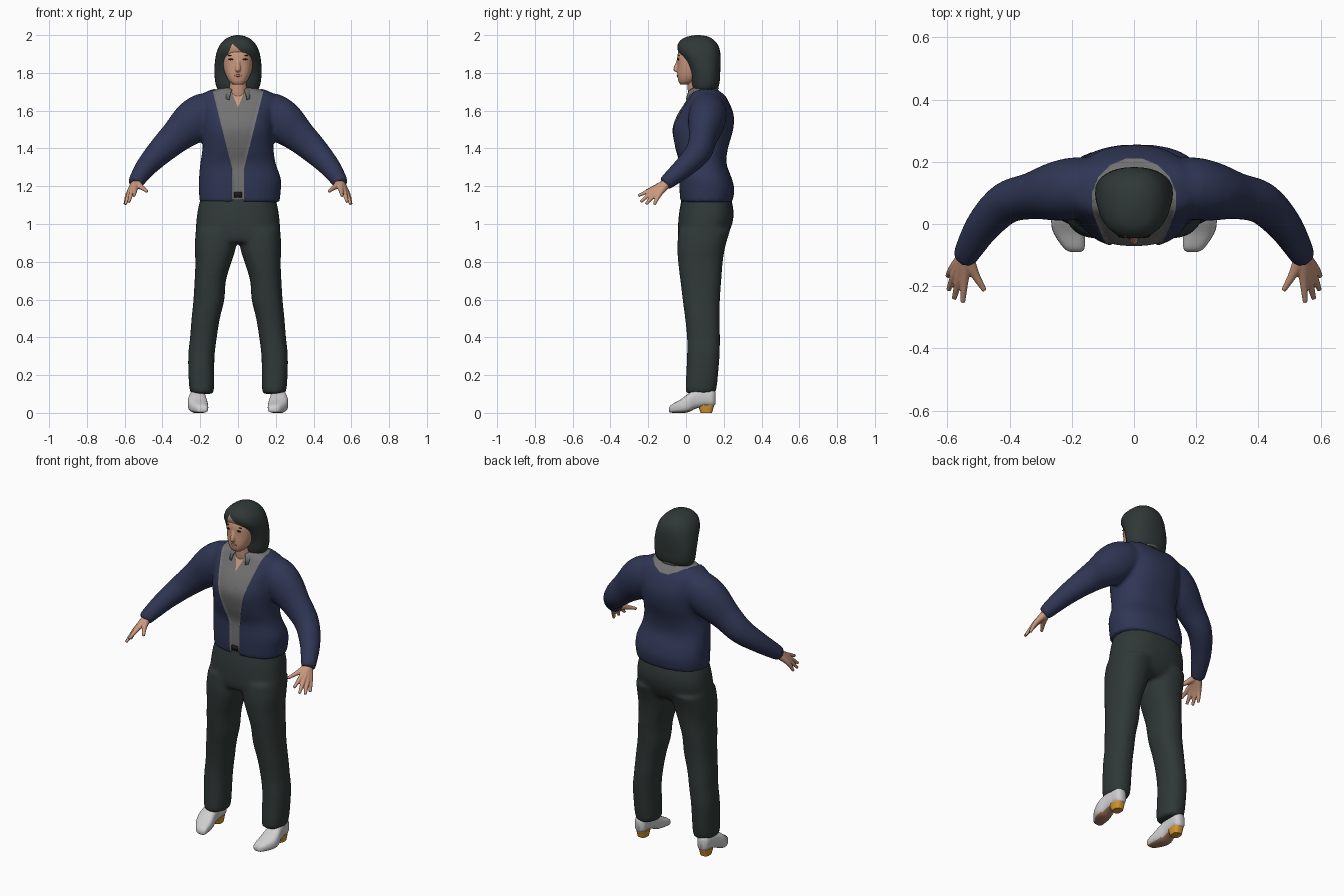
import bpy, bmesh, math
from mathutils import Vector, Matrix
from mathutils.bvhtree import BVHTree

cube = bpy.data.objects.get("Cube")
if cube:
    bpy.data.objects.remove(cube, do_unlink=True)


def material(name, r, g, b):
    m = bpy.data.materials.new(name)
    m.use_nodes = True
    m.diffuse_color = (r, g, b, 1)
    bsdf = next(n for n in m.node_tree.nodes if n.type == 'BSDF_PRINCIPLED')
    bsdf.inputs["Base Color"].default_value = (r, g, b, 1)
    return m


SKIN = material("skin", .6, .32, .21)
DARK_GREEN = material("dark green grey", .029, .04, .038)
NAVY = material("navy", .029, .037, .09)
GREY = material("shirt grey", .17, .17, .17)
WHITE = material("shoe white", .62, .62, .62)
ORANGE = material("heel orange", .65, .3, .03)
BROWN = material("sole brown", .38, .2, .12)
BLACK = material("black", .012, .01, .01)
LIPS = material("lips", .4, .16, .12)


def spline(rows, steps=4):
    """Catmull-Rom through rows of numbers."""
    out = []
    for i in range(len(rows) - 1):
        a, b, c, d = (rows[max(0, min(len(rows) - 1, i + k))] for k in (-1, 0, 1, 2))
        for s in range(steps):
            t = s / steps
            out.append([q + t * (r - p) / 2 + t * t * (p - 2.5 * q + 2 * r - w / 2)
                        + t ** 3 * (1.5 * (q - r) + (w - p) / 2)
                        for p, q, r, w in zip(a, b, c, d)])
    return out + [list(rows[-1])]


def loft(bm, rings, n=32, power=2.0):
    """Bridge superellipse rings given as (centre, side, up) vectors."""
    loops = []
    for centre, side, up in rings:
        loop = []
        for i in range(n):
            a = math.tau * i / n
            c, s = math.cos(a), math.sin(a)
            c = math.copysign(abs(c) ** (2 / power), c)
            s = math.copysign(abs(s) ** (2 / power), s)
            loop.append(bm.verts.new(centre + side * c + up * s))
        loops.append(loop)
    for a, b in zip(loops, loops[1:]):
        for i in range(n):
            j = (i + 1) % n
            bm.faces.new((a[i], a[j], b[j], b[i]))
    bm.faces.new(loops[0])
    bm.faces.new(loops[-1])


def upright(bm, rows, power=2.0):
    """Rows: height, front y, back y, half width, centre x."""
    loft(bm, [(Vector((cx, (f + b) / 2, z)), Vector((w, 0, 0)), Vector((0, (b - f) / 2, 0)))
              for z, f, b, w, cx in spline(rows)], power=power)


def tube(bm, rows, n=20):
    """Rows: x, y, z, side radius, up radius."""
    rows = spline(rows)
    pts = [Vector(r[:3]) for r in rows]
    rings = []
    for i, r in enumerate(rows):
        t = (pts[min(i + 1, len(pts) - 1)] - pts[max(i - 1, 0)]).normalized()
        side = t.cross(Vector((0, 0, 1))).normalized()
        rings.append((pts[i], side * r[3], side.cross(t) * r[4]))
    loft(bm, rings, n)


def flip(rows, s, column=0):
    return [[v * s if i == column else v for i, v in enumerate(r)] for r in rows]


def make(name, bm, *mats, voxel=0, smooth=5):
    """Turn a bmesh into an object, optionally fused into one skin."""
    bmesh.ops.recalc_face_normals(bm, faces=bm.faces)
    me = bpy.data.meshes.new(name)
    bm.to_mesh(me)
    bm.free()
    ob = bpy.data.objects.new(name, me)
    bpy.context.collection.objects.link(ob)
    if voxel:
        rm = ob.modifiers.new("fuse", 'REMESH')
        rm.mode, rm.voxel_size = 'VOXEL', voxel
        sm = ob.modifiers.new("relax", 'SMOOTH')
        sm.factor, sm.iterations = .5, smooth
        ev = ob.evaluated_get(bpy.context.evaluated_depsgraph_get())
        ob.data = bpy.data.meshes.new_from_object(ev)
        ob.modifiers.clear()
        ob.data.materials.clear()
    for m in mats:
        ob.data.materials.append(m)
    for p in ob.data.polygons:
        p.use_smooth = True
    return ob


def cut(bm, planes):
    for co, no in planes:
        bmesh.ops.bisect_plane(bm, geom=bm.verts[:] + bm.edges[:] + bm.faces[:], dist=1e-5,
                               plane_co=co, plane_no=no)


def blob(name, mat, centre, size, tilt=0.0):
    bm = bmesh.new()
    bmesh.ops.create_uvsphere(bm, u_segments=16, v_segments=10, radius=1, matrix=Matrix.Translation(centre)
                              @ Matrix.Rotation(tilt, 4, 'Y') @ Matrix.Diagonal((*size, 1)))
    return make(name, bm, mat)


def front_point(ob, x, z):
    bm = bmesh.new()
    bm.from_mesh(ob.data)
    hit = BVHTree.FromBMesh(bm).ray_cast(Vector((x, -1, z)), Vector((0, 1, 0)))[0]
    bm.free()
    return hit or Vector((x, 0, z))


# Trousers: hips and two legs fused
bm = bmesh.new()
upright(bm, [(.9, -.03, .18, .19, 0), (.93, -.042, .213, .222, 0), (1, -.042, .245, .222, 0),
             (1.07, -.035, .252, .214, 0), (1.15, -.02, .235, .195, 0)], 2.4)
LEG = [(.1, 0, .155, .06, .19), (.15, -.002, .165, .067, .193), (.3, .005, .178, .07, .194),
       (.4, .005, .18, .071, .183), (.5, -.005, .178, .075, .171), (.6, -.018, .18, .082, .154),
       (.7, -.03, .187, .083, .147), (.8, -.042, .195, .096, .13), (.88, -.046, .208, .11, .12),
       (.97, -.04, .235, .108, .115)]
for s in (1, -1):
    upright(bm, flip(LEG, s, 4), 2.3)
make("trousers", bm, DARK_GREEN, voxel=.011, smooth=10)

# Jacket: torso and two sleeves fused
bm = bmesh.new()
upright(bm, [(1.115, -.03, .245, .212, .008), (1.18, -.035, .256, .217, .01), (1.24, -.035, .243, .217, .01),
             (1.32, -.035, .215, .2, 0), (1.4, -.06, .222, .188, 0), (1.5, -.078, .25, .188, 0),
             (1.58, -.052, .252, .195, 0), (1.65, -.008, .225, .215, 0), (1.695, .015, .195, .18, 0),
             (1.73, .03, .155, .08, 0)], 2.4)
SLEEVE = [(.1, .115, 1.59, .09, .1), (.18, .115, 1.58, .1, .113), (.25, .105, 1.53, .095, .112),
          (.33, .09, 1.46, .075, .088), (.41, .068, 1.385, .068, .073), (.48, 0, 1.31, .058, .058),
          (.53, -.08, 1.24, .045, .045), (.545, -.113, 1.212, .038, .038)]
for s in (1, -1):
    tube(bm, flip(SLEEVE, s), 28)
jacket = make("jacket", bm, NAVY, GREY, SKIN, voxel=.011)

# Cut the shirt opening, round back neckline and bare throat into the jacket
NECK = Vector((0, .075, 0))
spokes = [Vector((math.cos(a), math.sin(a), 0)) for a in (math.pi * i / 8 for i in range(9))]
cuts = [((0, 0, 1.3), (0, 0, 1)), (NECK, (0, 1, 0))] + [(NECK + d * .135, d) for d in spokes]
for s in (1, -1):
    cuts += [((s * .033, 0, 1.3), (s, 0, -.25)), ((s * .033, 0, 1.3), (s, 0, 0)),
             ((0, 0, 1.62), (s, 0, -.42))]
bm = bmesh.new()
bm.from_mesh(jacket.data)
cut(bm, cuts)
for f in bm.faces:
    c = f.calc_center_median()
    if c.y < NECK.y:
        if abs(c.x) < max(.033, .033 + .25 * (c.z - 1.3)):
            f.material_index = 2 if abs(c.x) < .42 * (c.z - 1.62) else 1
    elif c.z > 1.64 and max(d.dot(c - NECK) for d in spokes) < .135:
        f.material_index = 1
bm.normal_update()
inner = [v for v in bm.verts if all(f.material_index for f in v.link_faces)]
for v, n in [(v, v.normal.copy()) for v in inner]:
    v.co -= n * .006
bm.to_mesh(jacket.data)
bm.free()

# Neck and shirt collar, open at the throat
bm = bmesh.new()
upright(bm, [(1.64, .02, .13, .055, 0), (1.7, .01, .12, .052, 0), (1.8, .005, .11, .05, 0)])
make("neck", bm, SKIN)

bm = bmesh.new()
arc = [math.radians(-60 + 300 * i / 40) for i in range(41)]
loops = [[bm.verts.new((w * math.cos(a), .08 + d * math.sin(a), z + .03 * math.sin(a)))
          for a in arc] for z, w, d in ((1.74, .062, .066), (1.725, .08, .08), (1.685, .098, .094))]
for a, b in zip(loops, loops[1:]):
    for i in range(len(arc) - 1):
        bm.faces.new((a[i], b[i], b[i + 1], a[i + 1]))
collar = make("shirt_collar", bm, GREY)
collar.modifiers.new("thickness", 'SOLIDIFY').thickness = .006

# Belt buckle
bm = bmesh.new()
bmesh.ops.create_cube(bm, size=1, matrix=Matrix.Translation(front_point(jacket, 0, 1.155))
                      @ Matrix.Diagonal((.04, .012, .03, 1)))
make("belt_buckle", bm, BLACK)

# Head with nose
bm = bmesh.new()
upright(bm, [(1.738, -.03, .02, .024, 0), (1.755, -.04, .05, .046, 0), (1.79, -.046, .1, .066, 0),
             (1.84, -.045, .13, .079, 0), (1.89, -.046, .145, .08, 0), (1.93, -.03, .14, .068, 0),
             (1.97, .02, .1, .04, 0)], 2.3)
tube(bm, [(0, -.036, 1.88, .009, .009), (0, -.047, 1.845, .011, .011), (0, -.055, 1.82, .014, .013),
          (0, -.046, 1.81, .012, .008)], 12)
head = make("head", bm, SKIN, voxel=.005, smooth=3)
for s, side in ((1, "left"), (-1, "right")):
    blob(side + "_eye", BLACK, front_point(head, s * .034, 1.872), (.016, .004, .005), s * .1)
    blob(side + "_eyebrow", BLACK, front_point(head, s * .037, 1.893), (.018, .003, .0025), s * .1)
blob("lips", LIPS, front_point(head, 0, 1.785), (.022, .004, .006))

# Bobbed hair, parted over the forehead
bm = bmesh.new()
upright(bm, [(1.7, .045, .15, .098, 0), (1.735, .03, .175, .117, 0), (1.8, .02, .181, .125, 0),
             (1.86, -.008, .183, .122, 0), (1.91, -.04, .181, .113, 0), (1.95, -.044, .168, .095, 0),
             (1.98, -.02, .14, .066, 0), (1.994, .015, .11, .036, 0), (2, .05, .075, .01, 0)], 2.3)
PART = Vector((-.03, 0, 1.955))
cut(bm, [(PART, (1, 0, -.42)), (PART, (1, 0, 1.1)), ((0, 0, 1.865), (0, 0, 1))])
for f in bm.faces:
    c = f.calc_center_median()
    drop = PART.z - c.z
    if c.y < .03 and c.z > 1.865 and -.42 * drop < c.x - PART.x < 1.1 * drop:
        f.material_index = 1
make("hair", bm, DARK_GREEN, SKIN)

# Hands: five fingers fused at the palm
WRIST = (.54, -.1, 1.217, .025, .025)
FINGERS = [((.512, -.16, 1.195), (.48, -.214, 1.172)), ((.545, -.175, 1.185), (.55, -.252, 1.15)),
           ((.561, -.175, 1.172), (.578, -.24, 1.117)), ((.574, -.16, 1.162), (.596, -.212, 1.105)),
           ((.581, -.142, 1.157), (.599, -.168, 1.103))]
for s, side in ((1, "left"), (-1, "right")):
    bm = bmesh.new()
    for knuckle, tip in FINGERS:
        tube(bm, flip([WRIST, (*knuckle, .015, .014), (*tip, .008, .008)], s), 12)
    make(side + "_hand", bm, SKIN, voxel=.004, smooth=2)

# Shoes with low heels
SHOE = [(-.09, .006, .025, .016, .188), (-.078, .001, .043, .033, .192), (-.03, 0, .07, .05, .208),
        (.01, .003, .1, .051, .215), (.05, .022, .122, .043, .214), (.1, .034, .13, .038, .211),
        (.14, .034, .125, .034, .209), (.156, .045, .11, .018, .209)]
for s, side in ((1, "left"), (-1, "right")):
    bm = bmesh.new()
    loft(bm, [(Vector((s * cx, y, (lo + hi) / 2)), Vector((w, 0, 0)), Vector((0, 0, (hi - lo) / 2)))
              for y, lo, hi, w, cx in spline(SHOE)], 24, 2.8)
    shoe = make(side + "_shoe", bm, WHITE, BROWN)
    for p in shoe.data.polygons:
        p.material_index = int(p.normal.z < -.75)
    bm = bmesh.new()
    upright(bm, [(0, .078, .138, .026, s * .209), (.042, .062, .15, .032, s * .209)], 3)
    heel = make(side + "_heel", bm, ORANGE)
    for p in heel.data.polygons:
        p.use_smooth = abs(p.normal.z) < .9
